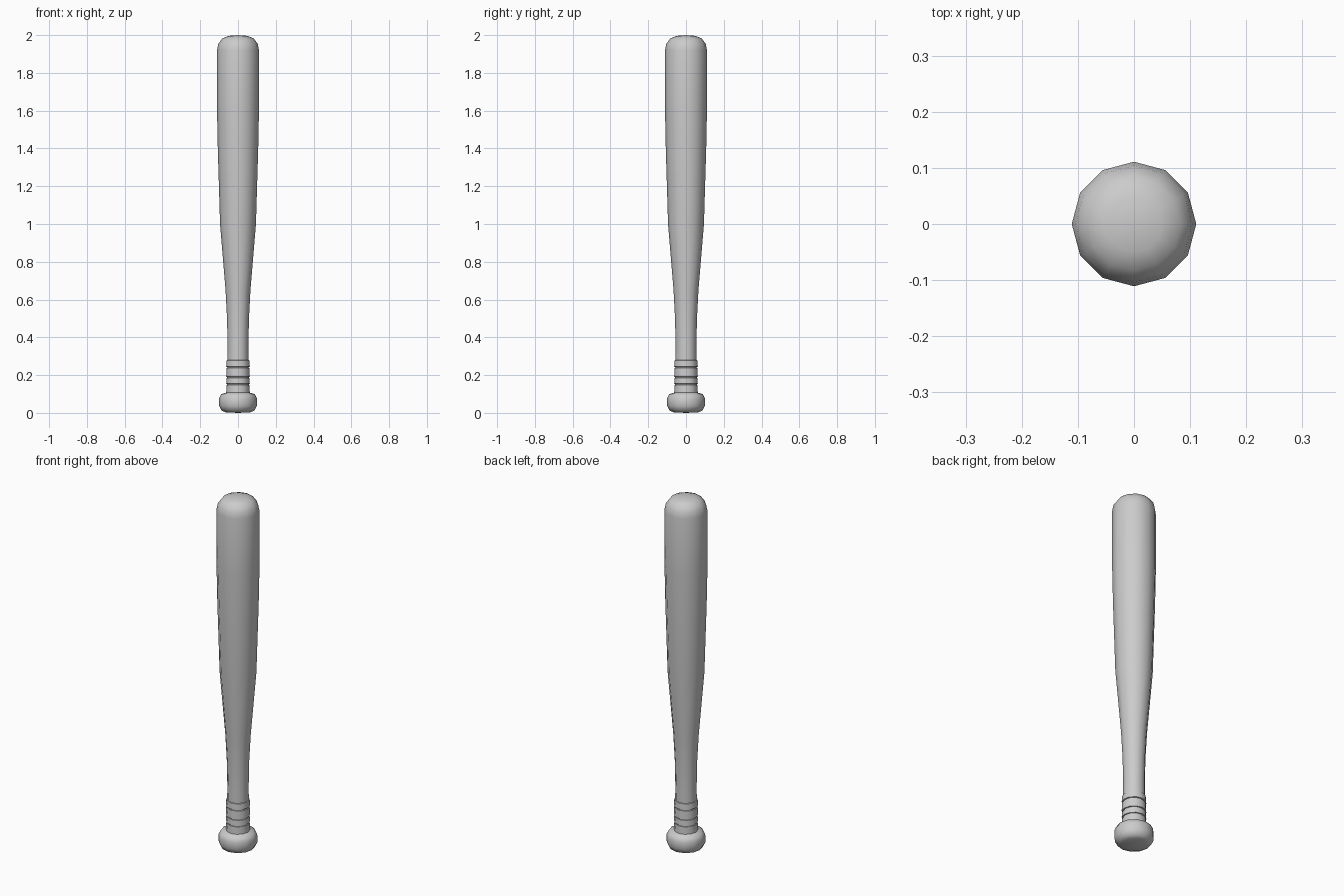
import bpy, bmesh
from math import cos, sin, pi, radians

if "Cube" in bpy.data.objects:
    bpy.data.objects.remove(bpy.data.objects["Cube"])

SIDES = 12


def lathe(name, profile, angle=50):
    """Revolve (radius, z) points around z; radius 0 makes a pole."""
    bm = bmesh.new()
    rings = []
    for r, z in profile:
        n = 1 if r == 0 else SIDES
        rings.append([bm.verts.new((r * cos(2 * pi * i / SIDES),
                                    r * sin(2 * pi * i / SIDES), z)) for i in range(n)])
    for a, b in zip(rings, rings[1:]):
        for i in range(SIDES):
            j = (i + 1) % SIDES
            quad = [a[i % len(a)], a[j % len(a)], b[j % len(b)], b[i % len(b)]]
            bm.faces.new(list(dict.fromkeys(quad)))
    bmesh.ops.recalc_face_normals(bm, faces=bm.faces)
    mesh = bpy.data.meshes.new(name)
    bm.to_mesh(mesh)
    bm.free()
    obj = bpy.data.objects.new(name, mesh)
    bpy.context.collection.objects.link(obj)
    bpy.ops.object.select_all(action='DESELECT')
    obj.select_set(True)
    bpy.context.view_layer.objects.active = obj
    bpy.ops.object.shade_smooth_by_angle(angle=radians(angle))
    return obj


# Bat: knob, slim handle, swelling barrel and rounded tip
lathe("bat_body", [
    (0, 0), (0.065, 0.003), (0.087, 0.012), (0.1, 0.037), (0.1, 0.078),
    (0.088, 0.1), (0.058, 0.108), (0.057, 0.2), (0.055, 0.35),
    (0.058, 0.5), (0.066, 0.65), (0.095, 1.0), (0.107, 1.4), (0.111, 1.6),
    (0.111, 1.92), (0.104, 1.955), (0.083, 1.983), (0.05, 1.996), (0, 2.0)])

# Grip tape wraps, each a shallow band round the handle
for k, (low, high) in enumerate([(0.105, 0.15), (0.153, 0.187), (0.19, 0.24), (0.243, 0.28)]):
    lathe(f"grip_wrap_{k + 1}", [
        (0.055, low), (0.0625, low + 0.002), (0.0605, high - 0.002), (0.055, high)], 30)
